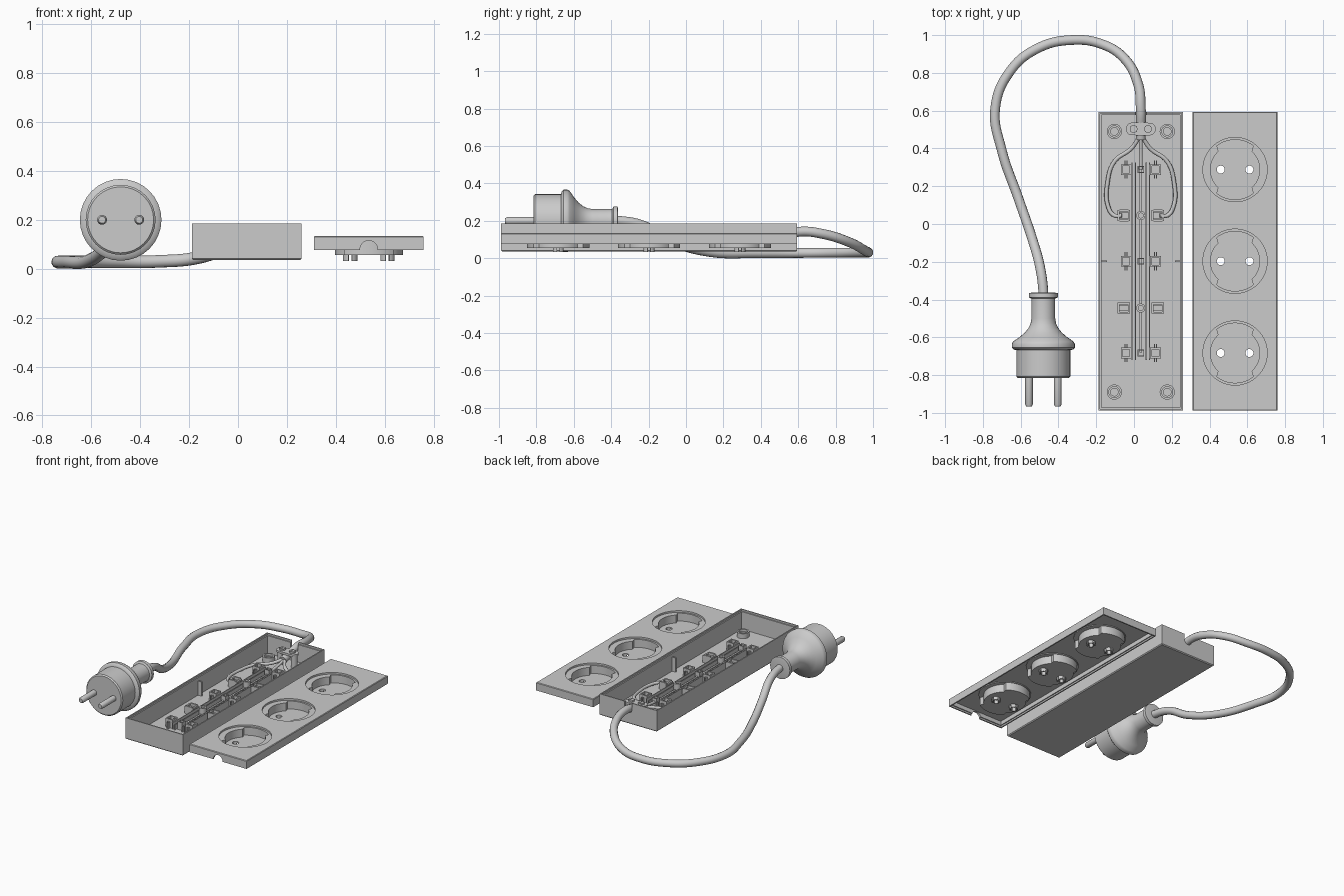
import bpy, bmesh, math
from mathutils import Matrix, Vector

if "Cube" in bpy.data.objects:
    bpy.data.objects.remove(bpy.data.objects["Cube"])

CX, CY = 0.036, -0.197              # base centre
LX = 0.535                          # lid centre
HX, HY = 0.224, 0.791               # half footprint of base and lid
SOCKETS = (0.288, -0.197, -0.683)   # outlet rows


def finish(name, bm, angle=35):
    bmesh.ops.recalc_face_normals(bm, faces=bm.faces)
    me = bpy.data.meshes.new(name)
    bm.to_mesh(me)
    bm.free()
    ob = bpy.data.objects.new(name, me)
    bpy.context.collection.objects.link(ob)
    smooth(ob, angle)
    return ob


def smooth(ob, angle=35):
    bpy.ops.object.select_all(action='DESELECT')
    bpy.context.view_layer.objects.active = ob
    ob.select_set(True)
    bpy.ops.object.shade_smooth_by_angle(angle=math.radians(angle))


def box(bm, x0, x1, y0, y1, z0, z1):
    m = Matrix.Translation(((x0 + x1) / 2, (y0 + y1) / 2, (z0 + z1) / 2)) @ Matrix.Diagonal((x1 - x0, y1 - y0, z1 - z0, 1))
    return bmesh.ops.create_cube(bm, size=1, matrix=m)


def cyl(bm, loc, r, depth, axis='Z', seg=32):
    rot = Matrix.Rotation(math.pi / 2, 4, 'X') if axis == 'Y' else Matrix()
    bmesh.ops.create_cone(bm, cap_ends=True, segments=seg, radius1=r, radius2=r, depth=depth,
                          matrix=Matrix.Translation(loc) @ rot)


def loft(bm, rings, closed=False, caps=True):
    vs = [[bm.verts.new(p) for p in ring] for ring in rings]
    pairs = list(zip(vs, vs[1:])) + ([(vs[-1], vs[0])] if closed else [])
    for a, b in pairs:
        for i in range(len(a)):
            j = (i + 1) % len(a)
            bm.faces.new((a[i], a[j], b[j], b[i]))
    if caps and not closed:
        bm.faces.new(vs[0])
        bm.faces.new(vs[-1])


def rect(cx, inset, z):
    hx, hy = HX - inset, HY - inset
    return [(cx + sx * hx, CY + sy * hy, z) for sx, sy in ((-1, -1), (1, -1), (1, 1), (-1, 1))]


def ring(cx, cy, r, z, n=32):
    return [(cx + r * math.cos(2 * math.pi * i / n), cy + r * math.sin(2 * math.pi * i / n), z) for i in range(n)]


def cut(ob, cutter):
    mod = ob.modifiers.new("cut", 'BOOLEAN')
    mod.object, mod.operation, mod.solver = cutter, 'DIFFERENCE', 'EXACT'
    bpy.context.view_layer.objects.active = ob
    bpy.ops.object.modifier_apply(modifier=mod.name)
    bpy.data.objects.remove(cutter, do_unlink=True)
    smooth(ob)


def tube(name, pts, r):
    cu = bpy.data.curves.new(name, 'CURVE')
    cu.dimensions, cu.bevel_depth, cu.bevel_resolution = '3D', r, 4
    cu.use_fill_caps, cu.resolution_u = True, 12
    sp = cu.splines.new('BEZIER')
    sp.bezier_points.add(len(pts) - 1)
    for b, p in zip(sp.bezier_points, pts):
        b.co = p
        b.handle_left_type = b.handle_right_type = 'AUTO'
    ob = bpy.data.objects.new(name, cu)
    bpy.context.collection.objects.link(ob)
    bpy.ops.object.select_all(action='DESELECT')
    bpy.context.view_layer.objects.active = ob
    ob.select_set(True)
    bpy.ops.object.convert(target='MESH')
    smooth(bpy.context.object)


# base tray with stepped rim and cable notch
bm = bmesh.new()
loft(bm, [rect(CX, i, z) for i, z in ((0.006, 0.035), (0, 0.041), (0, 0.186), (0.008, 0.186),
                                     (0.008, 0.174), (0.016, 0.174), (0.016, 0.05))])
base = finish("base_tray", bm, 30)
bm = bmesh.new()
cyl(bm, (CX, 0.59, 0.142), 0.029, 0.08, 'Y')
cutter = finish("notch_cutter", bm)
cut(base, cutter)
bm = bmesh.new()
box(bm, CX - 0.029, CX + 0.029, 0.55, 0.63, 0.142, 0.2)
cut(base, finish("notch_cutter", bm))

# screw bosses and side ribs
bm = bmesh.new()
for x in (CX - 0.14, CX + 0.14):
    for y in (0.49, -0.89):
        loft(bm, [ring(x, y, r, z) for r, z in ((0.04, 0.045), (0.04, 0.085), (0.029, 0.085),
                                               (0.029, 0.07), (0.02, 0.07), (0.02, 0.052))])
for y in (0.045, -0.445):
    loft(bm, [ring(CX, y, r, z, 24) for r, z in ((0.024, 0.045), (0.024, 0.115), (0.013, 0.115), (0.013, 0.07))])
finish("screw_bosses", bm)
bm = bmesh.new()
for s in (-1, 1):
    xs = sorted((CX + s * 0.18, CX + s * 0.21))
    box(bm, *xs, CY - 0.005, CY + 0.005, 0.045, 0.15)
finish("side_ribs", bm)

# conductor rails and contact clips
bm = bmesh.new()
for s in (-1, 1):
    for a, b, h in ((0.026, 0.032, 0.085), (0.044, 0.049, 0.095)):
        xs = sorted((CX + s * a, CX + s * b))
        box(bm, *xs, -0.72, 0.325, 0.045, h)
box(bm, CX - 0.006, CX + 0.006, -0.68, 0.29, 0.045, 0.075)
finish("conductor_rails", bm)


def square_clip(bm, x, y, h, t, z1):
    loft(bm, [[(x + sx * k, y + sy * k, z) for sx, sy in ((-1, -1), (1, -1), (1, 1), (-1, 1))]
              for k, z in ((h, 0.045), (h, z1), (h - t, z1), (h - t, 0.065))])


bm = bmesh.new()
for y in SOCKETS:
    square_clip(bm, CX, y, 0.018, 0.005, 0.105)
    for s in (-1, 1):
        x = CX + s * 0.078
        square_clip(bm, x, y, 0.028, 0.009, 0.11)
        for t in (-1, 1):
            for d in (-0.005, 0.005):
                ys = sorted((y + t * 0.026, y + t * 0.048))
                box(bm, x + d - 0.002, x + d + 0.002, *ys, 0.045, 0.095)
finish("contact_clips", bm)

# H-shaped rail holders
bm = bmesh.new()
for y in (0.045, -0.445):
    for s in (-1, 1):
        x = CX + s * 0.09
        box(bm, x - 0.034, x + 0.034, y - 0.015, y + 0.015, 0.045, 0.09)
        for t in (-1, 1):
            box(bm, x - 0.024, x + 0.024, y + t * 0.026 - 0.006, y + t * 0.026 + 0.006, 0.045, 0.105)
            box(bm, x + t * 0.028 - 0.006, x + t * 0.028 + 0.006, y - 0.03, y + 0.03, 0.045, 0.1)
finish("rail_holders", bm)

# strain-relief clamp with supports and screws
bm = bmesh.new()
outline = []
for i in range(24):
    a = -math.pi / 2 + 2 * math.pi * i / 24
    outline.append((CX + 0.034 * math.cos(a) + (0.045 if i < 12 else -0.045), 0.503 + 0.034 * math.sin(a)))
loft(bm, [[(x, y, z) for x, y in outline] for z in (0.135, 0.15)])
for s in (-1, 1):
    cyl(bm, (CX + s * 0.052, 0.503, 0.09), 0.022, 0.095)
    cyl(bm, (CX + s * 0.038, 0.503, 0.154), 0.02, 0.012)
    for d in (-0.011, 0.011):
        box(bm, CX + s * 0.038 + d - 0.006, CX + s * 0.038 + d + 0.006, 0.488, 0.518, 0.158, 0.163)
finish("cable_clamp", bm)

# mains cable
tube("mains_cable", [(CX, 0.45, 0.105), (CX, 0.52, 0.12), (CX, 0.61, 0.142), (0.022, 0.74, 0.128),
                     (-0.05, 0.875, 0.085), (-0.17, 0.952, 0.044), (-0.33, 0.974, 0.03),
                     (-0.51, 0.93, 0.029), (-0.655, 0.81, 0.029), (-0.735, 0.61, 0.028),
                     (-0.70, 0.39, 0.027), (-0.61, 0.13, 0.033), (-0.535, -0.09, 0.095),
                     (-0.497, -0.23, 0.175), (-0.48, -0.36, 0.2), (-0.48, -0.42, 0.2)], 0.026)

# inner wires
for s, side in ((-1, "left"), (1, "right")):
    tube(side + "_wire", [(CX + s * dx, y, z) for dx, y, z in (
        (0.008, 0.46, 0.105), (0.05, 0.4, 0.09), (0.14, 0.33, 0.08), (0.176, 0.22, 0.075),
        (0.172, 0.09, 0.075), (0.14, 0.045, 0.08), (0.1, 0.045, 0.09))], 0.011)
tube("earth_wire", [(CX, 0.46, 0.1), (CX, 0.38, 0.085), (CX, 0.29, 0.075)], 0.01)

# plug body turned around its long axis
PX, PZ = -0.48, 0.2
prof = [(0.135, -0.815), (0.143, -0.807), (0.143, -0.668), (0.158, -0.664), (0.167, -0.655), (0.167, -0.635),
        (0.16, -0.622), (0.125, -0.598), (0.098, -0.575), (0.078, -0.55), (0.067, -0.525),
        (0.063, -0.5), (0.063, -0.395), (0.077, -0.388), (0.077, -0.366), (0.06, -0.363)]
bm = bmesh.new()
loft(bm, [[(PX + r * math.cos(2 * math.pi * i / 32), y, PZ + r * math.sin(2 * math.pi * i / 32)) for i in range(32)]
          for r, y in prof])
finish("plug_body", bm)
bm = bmesh.new()
for s in (-1, 1):
    loft(bm, [[(PX + s * 0.076 + r * math.cos(math.pi * i / 10), y, PZ + r * math.sin(math.pi * i / 10)) for i in range(20)]
              for r, y in ((0.02, -0.8), (0.02, -0.955), (0.014, -0.967))])
finish("plug_pins", bm)

# hollow lid with outlet openings and front cable notch
bm = bmesh.new()
loft(bm, [rect(LX, i, z) for i, z in ((0.016, 0.117), (0.016, 0.088), (0.009, 0.088), (0.009, 0.077),
                                     (0, 0.077), (0, 0.13), (0.004, 0.134))])
lid = finish("lid", bm, 30)
bm = bmesh.new()
for y in SOCKETS:
    cyl(bm, (LX, y, 0.125), 0.17, 0.05, seg=72)
cyl(bm, (LX, CY - HY, 0.079), 0.036, 0.08, 'Y')
cut(lid, finish("lid_cutter", bm))


# outlet cups: narrower at left and right to form keys
def cup_ring(y, wide, narrow, z):
    pts = []
    for i in range(72):
        a = 2 * math.pi * (i + 0.5) / 72
        r = narrow if abs(math.cos(a)) > math.cos(math.radians(50)) else wide
        pts.append((LX + r * math.cos(a), y + r * math.sin(a), z))
    return pts


for n, y in enumerate(SOCKETS):
    bm = bmesh.new()
    loft(bm, [cup_ring(y, *p) for p in ((0.158, 0.13, 0.066), (0.158, 0.13, 0.122), (0.172, 0.172, 0.122),
                                       (0.172, 0.172, 0.112), (0.166, 0.139, 0.112), (0.166, 0.139, 0.056))])
    cup = finish("outlet_cup_%d" % (n + 1), bm)
    bm = bmesh.new()
    for s in (-1, 1):
        cyl(bm, (LX + s * 0.076, y, 0.06), 0.021, 0.06, seg=24)
    cut(cup, finish("pin_cutter", bm))
    # split guide sleeves under the pin holes
    bm = bmesh.new()
    for s in (-1, 1):
        for q in range(4):
            arc = [math.radians(90 * q + 15 + 15 * k) for k in range(5)]
            shape = [(0.03, a) for a in arc] + [(0.021, a) for a in reversed(arc)]
            loft(bm, [[(LX + s * 0.076 + r * math.cos(a), y + r * math.sin(a), z) for r, a in shape] for z in (0.032, 0.058)])
    finish("guide_sleeves_%d" % (n + 1), bm)
